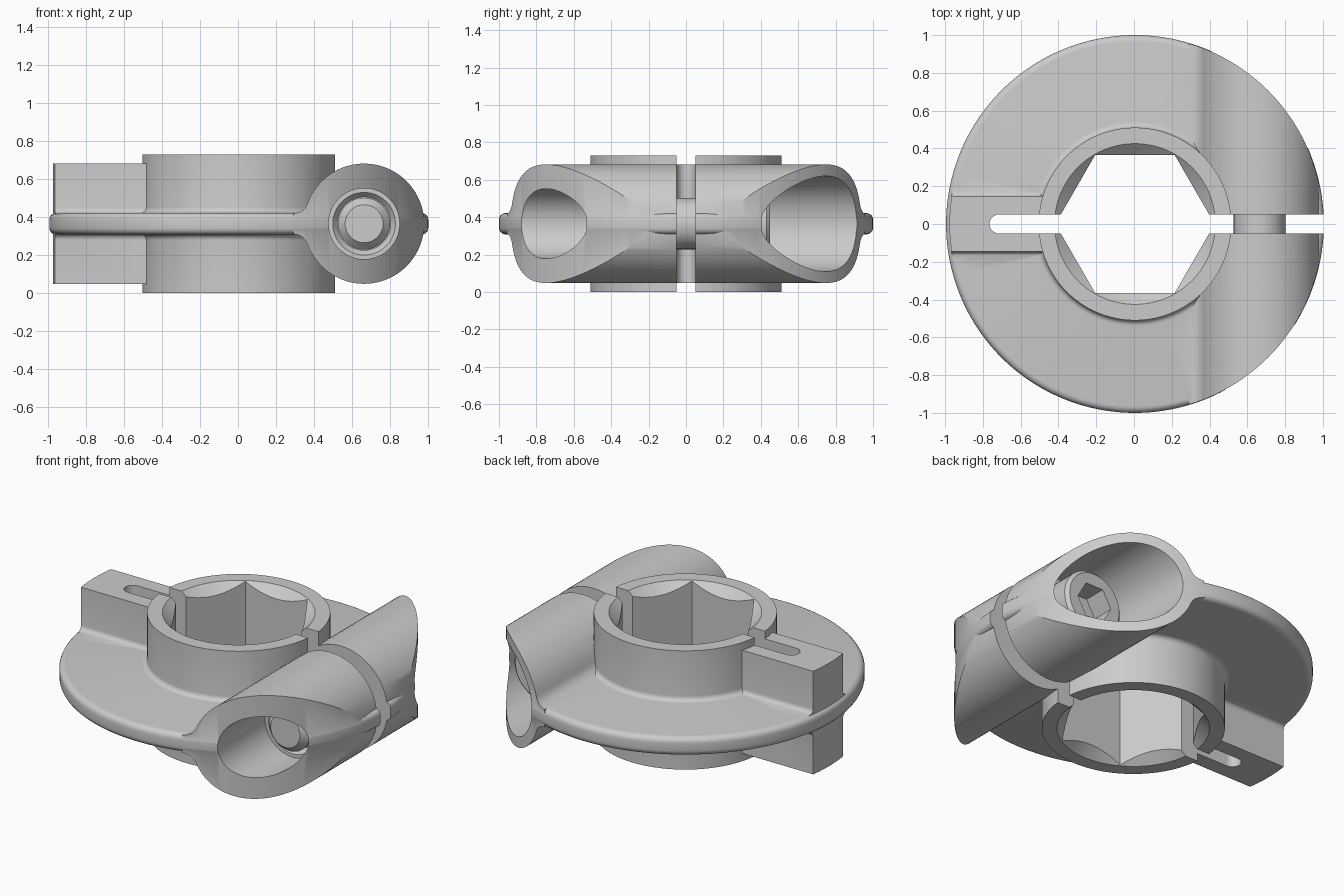
import bpy, bmesh
from math import pi, sin, cos, atan2, sqrt
from mathutils import Matrix

if "Cube" in bpy.data.objects:
    bpy.data.objects.remove(bpy.data.objects["Cube"])

ZC = 0.365          # mid height
H = 0.057           # half thickness of the web
HUB_R, HUB_H = 0.51, 0.73
BX, BR = 0.66, 0.317  # screw boss axis x and radius


def finish(name, bm):
    bmesh.ops.recalc_face_normals(bm, faces=bm.faces)
    mesh = bpy.data.meshes.new(name)
    bm.to_mesh(mesh)
    bm.free()
    ob = bpy.data.objects.new(name, mesh)
    bpy.context.collection.objects.link(ob)
    return ob


def lathe(name, profile, steps=128, along_y=False):
    """Spin (radius, height) points round z, or round the screw axis."""
    bm = bmesh.new()
    vs = [bm.verts.new((r, 0, z)) for r, z in profile]
    es = [bm.edges.new(p) for p in zip(vs, vs[1:])]
    bmesh.ops.spin(bm, geom=vs + es, cent=(0, 0, 0), axis=(0, 0, 1),
                   angle=2 * pi, steps=steps)
    bmesh.ops.remove_doubles(bm, verts=bm.verts, dist=1e-5)
    if along_y:
        bm.transform(Matrix.Translation((BX, 0, ZC)) @ Matrix.Rotation(-pi / 2, 4, 'X'))
    return finish(name, bm)


def prism(name, pts, axis, lo, hi):
    """Extrude a closed outline along an axis."""
    place = {'x': lambda a, b, t: (t, a, b),
             'y': lambda a, b, t: (a, t, b),
             'z': lambda a, b, t: (a, b, t)}[axis]
    bm = bmesh.new()
    ends = [[bm.verts.new(place(a, b, t)) for a, b in pts] for t in (lo, hi)]
    for ring in ends:
        bm.faces.new(ring)
    n = len(pts)
    for i in range(n):
        j = (i + 1) % n
        bm.faces.new((ends[0][i], ends[0][j], ends[1][j], ends[1][i]))
    return finish(name, bm)


def arc(cx, cy, r, a0, a1, n):
    return [(cx + r * cos(a0 + (a1 - a0) * i / n),
             cy + r * sin(a0 + (a1 - a0) * i / n)) for i in range(n + 1)]


def boolean(ob, other, op):
    mod = ob.modifiers.new("bool", 'BOOLEAN')
    mod.operation, mod.solver, mod.object = op, 'EXACT', other
    bpy.context.view_layer.objects.active = ob
    bpy.ops.object.modifier_apply(modifier=mod.name)
    bpy.data.objects.remove(other)


def hexagon(r):
    return [(r * cos(i * pi / 3), r * sin(i * pi / 3)) for i in range(6)]


# Hub and thin round web, one lathe with fillet and rounded rim
f, e = 0.03, 0.035
upper = (arc(1 - e, H - e, e, 0, pi / 2, 5)
         + arc(HUB_R + f, H + f, f, -pi / 2, -pi, 5)
         + [(HUB_R, HUB_H / 2), (0, HUB_H / 2)])
lower = [(r, -z) for r, z in reversed(upper)]
collar = lathe("clamp_collar", [(r, z + ZC) for r, z in lower + upper], 160)

# Screw boss: round bar flaring into the web, trimmed to the rim
f, h = 0.08, H - 0.002
dx = sqrt((BR + f) ** 2 - (h + f) ** 2)
a = atan2(h + f, -dx)
flare = arc(BX - dx, h + f, f, a - pi, -pi / 2, 8)
outline = (arc(BX, 0, BR, -a, a, 72) + flare[1:]
           + [(x, -z) for x, z in reversed(flare[1:])])
boss = prism("screw_boss", [(x, z + ZC) for x, z in outline], 'y', -1.1, 1.1)
boolean(boss, lathe("rim_trim", [(0, -1), (0.998, -1), (0.998, 2), (0, 2)], 192), 'INTERSECT')
boolean(collar, boss, 'UNION')

# Hinge rib on the opposite side, with small fillets at the web
f, w, t = 0.03, 0.145, 0.317
quarter = arc(w + f, h + f, f, -pi / 2, -pi, 5) + [(w, t)]
half = quarter + [(-y, z) for y, z in reversed(quarter)]
outline = half + [(-y, -z) for y, z in half]
rib = prism("hinge_rib", [(y, z + ZC) for y, z in outline], 'x', -1.1, -0.43)
boolean(rib, lathe("rib_trim", [(0, -1), (0.982, -1), (0.982, 2), (0, 2)], 192), 'INTERSECT')
boolean(collar, rib, 'UNION')

# Hexagonal bore with conical lead-ins
boolean(collar, prism("bore_cut", hexagon(0.4215), 'z', -0.2, 1), 'DIFFERENCE')
boolean(collar, lathe("lead_in_cut", [
    (0, -0.01), (0.4365, -0.01), (0.36, 0.06), (0.3, 0.06),
    (0.3, 0.67), (0.36, 0.67), (0.4365, 0.74), (0, 0.74)], 96), 'DIFFERENCE')

# Clamping slit with a round end in the rib
slit = arc(-0.72, 0, 0.05, pi / 2, 3 * pi / 2, 16) + [(1.2, -0.05), (1.2, 0.05)]
boolean(collar, prism("slit_cut", slit, 'z', -0.2, 1), 'DIFFERENCE')

# Screw hole: small counterbore in front, large one at the back
boolean(collar, lathe("screw_hole_cut", [
    (0, -1.2), (0.187, -1.2), (0.187, -0.42), (0.165, -0.42), (0.14, -0.39),
    (0.14, 0.18), (0.255, 0.18), (0.255, 1.2), (0, 1.2)], 80, True), 'DIFFERENCE')

# Socket head screw
screw = lathe("clamp_screw", [
    (0, -0.49), (0.1, -0.49), (0.137, -0.45), (0.137, 0.182), (0.2, 0.182),
    (0.2, 0.43), (0.18, 0.45), (0, 0.45)], 64, True)
socket = [(BX + x, ZC + z) for x, z in hexagon(0.12)]
boolean(screw, prism("socket_cut", socket, 'y', 0.31, 0.6), 'DIFFERENCE')

# Centre the model and smooth the round surfaces
for ob in (collar, screw):
    ob.location.x = 0.005
    bpy.ops.object.select_all(action='DESELECT')
    ob.select_set(True)
    bpy.context.view_layer.objects.active = ob
    bpy.ops.object.shade_smooth_by_angle(angle=0.5)
